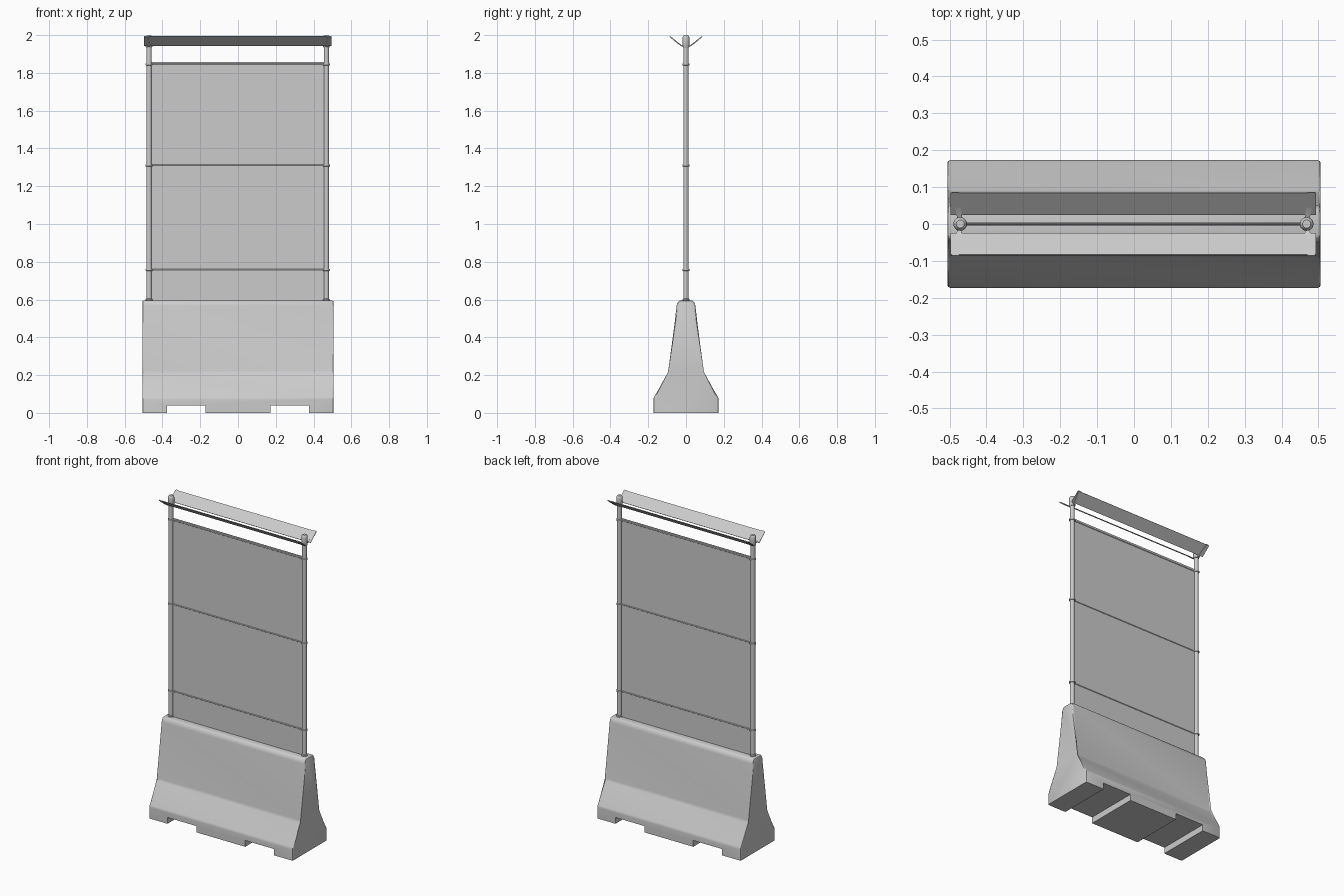
import bpy, bmesh, math
from mathutils import Vector

if "Cube" in bpy.data.objects:
    bpy.data.objects.remove(bpy.data.objects["Cube"])

POSTS = (("left", -0.471, -1), ("right", 0.468, 1))
RAILS = (0.757, 1.31, 1.845)


def finish(name, bm, smooth=True):
    bmesh.ops.recalc_face_normals(bm, faces=bm.faces)
    me = bpy.data.meshes.new(name)
    bm.to_mesh(me)
    bm.free()
    ob = bpy.data.objects.new(name, me)
    bpy.context.collection.objects.link(ob)
    if smooth:
        bpy.ops.object.select_all(action='DESELECT')
        ob.select_set(True)
        bpy.context.view_layer.objects.active = ob
        bpy.ops.object.shade_smooth_by_angle(angle=math.radians(35))
    return ob


def box(name, lo, hi):
    bm = bmesh.new()
    bmesh.ops.create_cube(bm, size=1)
    for v in bm.verts:
        v.co = [lo[i] + (v.co[i] + 0.5) * (hi[i] - lo[i]) for i in range(3)]
    return finish(name, bm, False)


def loft(name, sections):
    """Join equal-length closed sections and cap the ends."""
    bm = bmesh.new()
    rings = [[bm.verts.new(p) for p in s] for s in sections]
    n = len(rings[0])
    for a, b in zip(rings, rings[1:]):
        for i in range(n):
            bm.faces.new((a[i], a[(i + 1) % n], b[(i + 1) % n], b[i]))
    bm.faces.new(rings[0])
    bm.faces.new(rings[-1])
    return bm


def lathe(name, x, profile, n=20):
    """Turn (radius, z) pairs about a vertical axis at x."""
    return finish(name, loft(name, [
        [(x + r * math.cos(2 * math.pi * i / n), r * math.sin(2 * math.pi * i / n), z)
         for i in range(n)] for r, z in profile]))


# Concrete barrier: stepped profile with softened edges
half = [(0.173, 0), (0.173, 0.078), (0.087, 0.215), (0.049, 0.575), (0.037, 0.595)]
profile = half + [(-y, z) for y, z in reversed(half)]
bm = loft("barrier", [[(x, y, z) for y, z in profile] for x in (-0.506, 0.506)])
edges = [e for e in bm.edges if max(v.co.z for v in e.verts) > 0.001]
bmesh.ops.bevel(bm, geom=edges, offset=0.008, segments=2, profile=0.5, affect='EDGES')
barrier = finish("concrete_barrier", bm)

# Forklift slots under the barrier
for side in (-1, 1):
    xs = sorted((side * 0.172, side * 0.375))
    cutter = box("slot_cutter", (xs[0], -0.3, -0.1), (xs[1], 0.3, 0.04))
    cutter.hide_render = True
    mod = barrier.modifiers.new("slot", 'BOOLEAN')
    mod.operation = 'DIFFERENCE'
    mod.solver = 'EXACT'
    mod.object = cutter
    bpy.context.view_layer.objects.active = barrier
    bpy.ops.object.modifier_apply(modifier=mod.name)
    bpy.data.objects.remove(cutter)

# Fence panel
box("fence_panel", (-0.457, -0.0015, 0.59), (0.454, 0.0015, 1.858))

# Horizontal rails
for k, z in enumerate(RAILS):
    ring = [(0.0045 * math.cos(a), z + 0.0045 * math.sin(a))
            for a in (2 * math.pi * i / 10 for i in range(10))]
    finish(f"rail_{k + 1}", loft("rail", [[(x, y, h) for y, h in ring]
                                         for x in (POSTS[0][1], POSTS[1][1])]))

for side, px, sx in POSTS:
    # Post with base collar and rounded cap
    lathe(f"{side}_post", px, [(0.014, 0.585), (0.014, 1.96)])
    lathe(f"{side}_post_collar", px, [(0.018, 0.588), (0.018, 0.601), (0.014, 0.605)])
    lathe(f"{side}_post_cap", px, [(0.016, 1.935), (0.0185, 1.94), (0.0185, 1.985),
                                   (0.0165, 1.994), (0.011, 2.0)])
    # Rail clamps
    for k, z in enumerate(RAILS):
        lathe(f"{side}_clamp_{k + 1}", px, [(0.014, z - 0.006), (0.0185, z - 0.004),
                                            (0.0185, z + 0.004), (0.014, z + 0.006)])
    # Curved bracket arms holding the wings
    for face, sy in (("front", -1), ("back", 1)):
        arm = []
        for y, z, dx, w in ((0.008, 1.942, 0, 0.006), (0.024, 1.948, 0.003, 0.007),
                            (0.05, 1.967, 0.007, 0.008), (0.085, 1.996, 0.013, 0.01)):
            c = px + sx * dx
            arm.append([(c - w, sy * y, z), (c + w, sy * y, z),
                        (c + w, sy * (y + 0.002), z - 0.006),
                        (c - w, sy * (y + 0.002), z - 0.006)])
        finish(f"{side}_{face}_bracket", loft("bracket", arm))

# Angled wings along the top
for face, sy in (("front", -1), ("back", 1)):
    section = [(0.024, 1.946), (0.083, 1.995), (0.085, 1.9925), (0.026, 1.9435)]
    finish(f"{face}_wing", loft("wing", [[(x, sy * y, z) for y, z in section]
                                         for x in (-0.498, 0.494)]), False)
